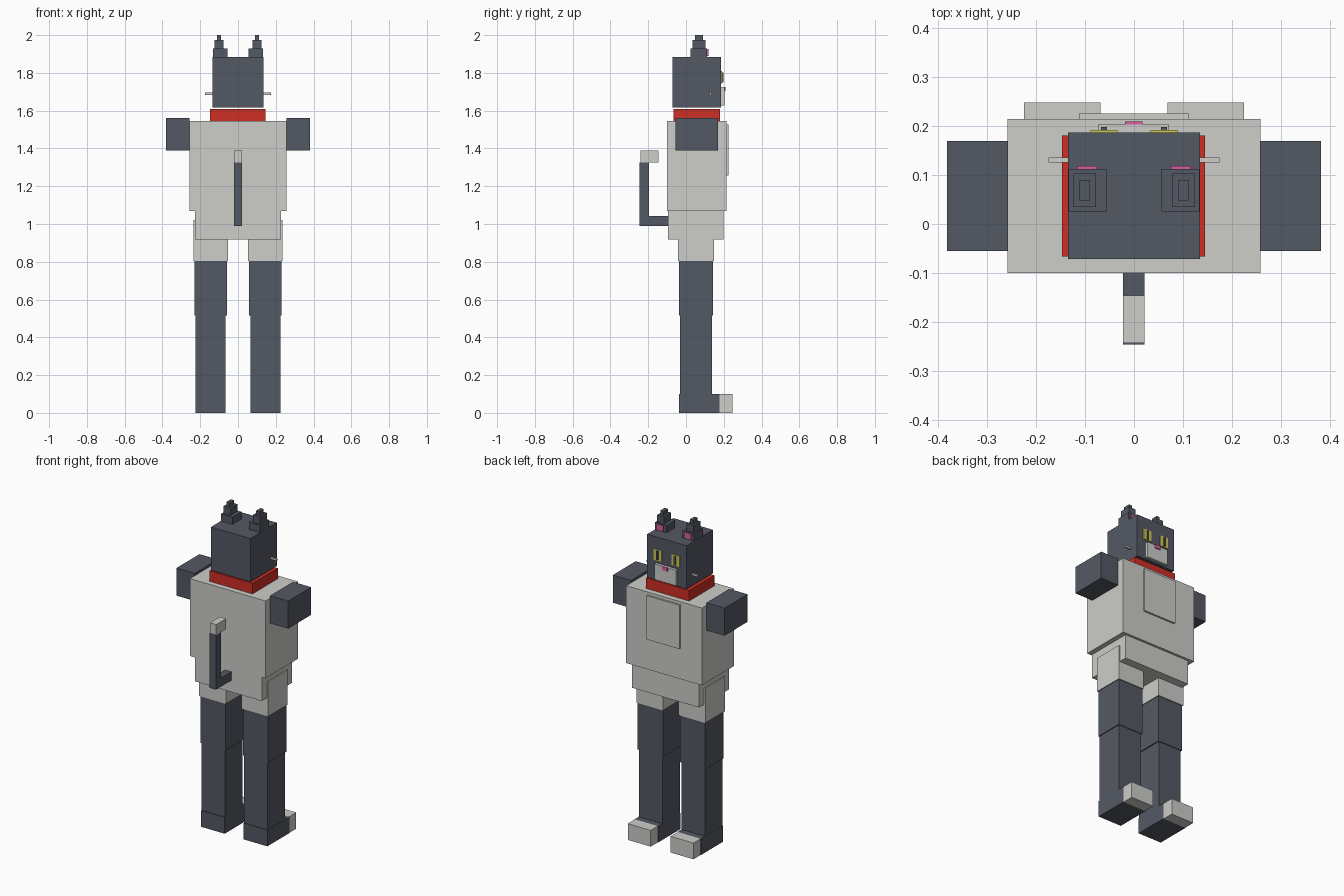
import bpy


def material(name, rgb):
    # 8-bit display colour to linear
    lin = [(c / 255 / 12.92) if c < 10 else ((c / 255 + 0.055) / 1.055) ** 2.4 for c in rgb]
    m = bpy.data.materials.new(name)
    m.diffuse_color = (*lin, 1)
    return m


DARK = material("dark_grey_fur", (84, 89, 99))
LIGHT = material("light_grey_fur", (205, 205, 201))
RED = material("red_collar", (206, 46, 36))
YELLOW = material("yellow_eye", (206, 202, 90))
PINK = material("pink_skin", (220, 92, 162))


def box(name, mat, x, y, z):
    """Box from (min, max) ranges on each axis."""
    bpy.ops.mesh.primitive_cube_add(size=1, location=[(a + b) / 2 for a, b in (x, y, z)])
    ob = bpy.context.object
    ob.name = name
    ob.scale = [b - a for a, b in (x, y, z)]
    bpy.ops.object.transform_apply(location=False, rotation=False, scale=True)
    ob.data.materials.append(mat)
    return ob


def pair(name, mat, x, y, z):
    """The same box on both sides."""
    box(name + "_right", mat, x, y, z)
    box(name + "_left", mat, (-x[1], -x[0]), y, z)


# Body
box("torso", LIGHT, (-0.258, 0.258), (-0.10, 0.214), (1.068, 1.545))
box("chest_panel", LIGHT, (-0.112, 0.111), (0.20, 0.225), (1.257, 1.527))
box("hips", LIGHT, (-0.228, 0.228), (-0.094, 0.199), (0.918, 1.068))
pair("arm", DARK, (0.257, 0.381), (-0.055, 0.169), (1.39, 1.56))

# Legs and feet
pair("thigh", LIGHT, (0.054, 0.235), (-0.042, 0.148), (0.805, 1.02))
pair("upper_leg", DARK, (0.059, 0.230), (-0.036, 0.142), (0.515, 0.805))
pair("lower_leg", DARK, (0.065, 0.225), (-0.032, 0.138), (0.09, 0.515))
pair("foot", DARK, (0.065, 0.226), (-0.037, 0.177), (0, 0.10))
pair("toes", LIGHT, (0.068, 0.224), (0.177, 0.247), (0, 0.10))

# Tail
box("tail_base", DARK, (-0.022, 0.021), (-0.245, -0.09), (0.99, 1.043))
box("tail_upright", DARK, (-0.022, 0.021), (-0.245, -0.195), (1.043, 1.325))
box("tail_tip", LIGHT, (-0.022, 0.021), (-0.242, -0.146), (1.325, 1.39))

# Collar and head
box("collar", RED, (-0.147, 0.145), (-0.066, 0.18), (1.545, 1.61))
box("head", DARK, (-0.134, 0.134), (-0.071, 0.186), (1.618, 1.885))

# Stepped ears
pair("ear_base", DARK, (0.056, 0.133), (0.025, 0.112), (1.885, 1.93))
pair("ear_middle", DARK, (0.077, 0.124), (0.035, 0.103), (1.93, 1.975))
pair("ear_tip", DARK, (0.090, 0.112), (0.048, 0.09), (1.975, 2.0))
pair("inner_ear", PINK, (0.075, 0.116), (0.112, 0.118), (1.89, 1.926))

# Face
pair("eye", YELLOW, (0.034, 0.089), (0.186, 0.191), (1.743, 1.81))
pair("pupil", DARK, (0.055, 0.067), (0.191, 0.198), (1.75, 1.803))
box("muzzle", LIGHT, (-0.073, 0.071), (0.186, 0.203), (1.628, 1.724))
box("nose", PINK, (-0.018, 0.017), (0.203, 0.209), (1.703, 1.726))
pair("whisker", LIGHT, (0.134, 0.174), (0.125, 0.135), (1.683, 1.695))
